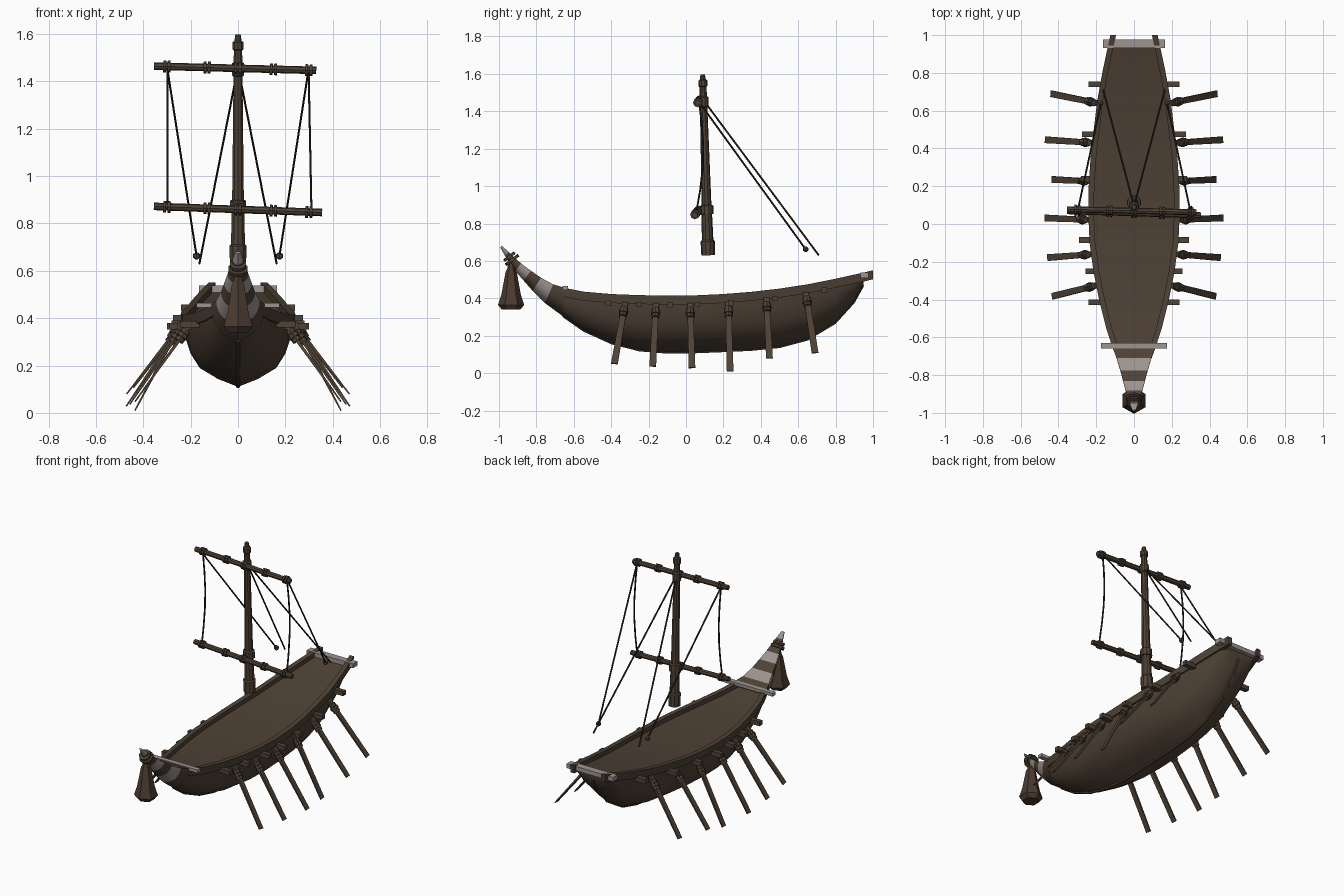
import bpy, bmesh, math
from mathutils import Vector

if "Cube" in bpy.data.objects:
    bpy.data.objects.remove(bpy.data.objects["Cube"])


def material(name, rgb):
    m = bpy.data.materials.new(name)
    m.diffuse_color = (*rgb, 1)
    m.use_nodes = True
    m.node_tree.nodes["Principled BSDF"].inputs["Base Color"].default_value = m.diffuse_color
    return m


WOOD = material("brown wood", (0.078, 0.054, 0.036))
GREY = material("pale grey paint", (0.34, 0.295, 0.28))
ROPE = material("dark rope", (0.028, 0.021, 0.015))
BELL = material("dark brown leather", (0.07, 0.043, 0.029))


def loft(name, rings, mats, band_mat=None, angle=35):
    """Closed skin through a list of equally sized rings; band_mat[i] colours band i."""
    bm = bmesh.new()
    rows = [[bm.verts.new(p) for p in r] for r in rings]
    n = len(rows[0])
    for i, (a, b) in enumerate(zip(rows, rows[1:])):
        for j in range(n):
            k = (j + 1) % n
            f = bm.faces.new((a[j], a[k], b[k], b[j]))
            f.material_index = band_mat[i] if band_mat else 0
    bm.faces.new(rows[0])
    f = bm.faces.new(rows[-1])
    f.material_index = band_mat[-1] if band_mat else 0
    bmesh.ops.recalc_face_normals(bm, faces=bm.faces)
    me = bpy.data.meshes.new(name)
    bm.to_mesh(me)
    bm.free()
    for m in mats:
        me.materials.append(m)
    me.shade_smooth()
    me.set_sharp_from_angle(angle=math.radians(angle))
    ob = bpy.data.objects.new(name, me)
    bpy.context.collection.objects.link(ob)
    return ob


def tube(name, pts, sizes, mat=WOOD, sides=8, turn=0.0):
    """Tube along pts; each size is a radius or (half width along y, half thickness)."""
    pts = [Vector(p) for p in pts]
    d = (pts[-1] - pts[0]).normalized()
    ref = Vector((0, 1, 0)) if abs(d.y) < 0.9 else Vector((1, 0, 0))
    u = (ref - d * ref.dot(d)).normalized()
    v = d.cross(u)
    rings = []
    for p, s in zip(pts, sizes):
        a, b = s if isinstance(s, tuple) else (s, s)
        rings.append([p + u * a * math.cos(turn + 2 * math.pi * i / sides)
                      + v * b * math.sin(turn + 2 * math.pi * i / sides) for i in range(sides)])
    return loft(name, rings, [mat])


def beam(name, a, b, ha, hb, mat=WOOD):
    """Square-cut bar with half sizes ha at the start and hb at the end."""
    r = math.sqrt(2)
    return tube(name, [a, b], [(h[0] * r, h[1] * r) for h in (ha, hb)], mat, 4, math.pi / 4)


# Hull stations: y, sheer height, half width, keel height
ST = [(-.66, .458, .112, .305), (-.55, .436, .148, .228), (-.4, .423, .185, .16),
      (-.25, .417, .215, .122), (-.1, .415, .235, .11), (.05, .416, .242, .112),
      (.2, .423, .24, .118), (.35, .435, .23, .125), (.5, .452, .213, .14),
      (.65, .475, .195, .18), (.8, .505, .168, .27), (.9, .527, .147, .38),
      (.95, .538, .136, .47), (1.0, .55, .125, .5)]


def at(y):
    """Sheer height and half width at y."""
    for a, b in zip(ST, ST[1:]):
        if y <= b[0]:
            t = (y - a[0]) / (b[0] - a[0])
            return a[1] + (b[1] - a[1]) * t, a[2] + (b[2] - a[2]) * t


def section(yt, zt, yb, zb, w):
    """V-bottomed section from a top point to a keel point."""
    half = [(1, 0), (.97, .25), (.87, .5), (.7, .72), (.38, .88)]
    full = half + [(0.0, 1.0)] + [(-x, t) for x, t in reversed(half)]
    return [(w * x, yt + (yb - yt) * t, zt + (zb - zt) * t) for x, t in full]


# Hull body, whose flat top is the deck
loft("hull", [section(y, z - .028, y, zb, w - .012) for y, z, w, zb in ST[:-1]], [WOOD], angle=40)

# Keel strip
tube("keel", [(0, y, zb + .002) for y, z, w, zb in ST[:-1]], [.009] * 13, WOOD, 6)

# Raised prow with painted stripes
PROW = [(-.655, .458, -.655, .302, .114), (-.71, .475, -.755, .375, .092),
        (-.775, .51, -.82, .44, .072), (-.83, .548, -.868, .495, .058),
        (-.882, .587, -.912, .545, .044), (-.935, .635, -.955, .605, .027),
        (-.95, .65, -.966, .625, .022), (-.985, .682, -.993, .672, .01)]
loft("prow", [section(*p) for p in PROW], [WOOD, GREY], [0, 1, 0, 1, 0, 0, 1])

# Prow lashing rings
for o in (0, .018):
    c = Vector((0, -.93 - o * .8, .605 + o))
    d = Vector((0, -.6, .8))
    tube("prow_lashing", [c - d * .008, c + d * .008], [.043 - o * .4] * 2, WOOD, 10)

# Hanging bell-shaped weight
tube("hanging_weight", [(0, -.935, z) for z in (.61, .56, .54, .42, .365, .34)],
     [.014, .02, .03, .052, .07, .05], BELL, 6)

# Gunwale rails
for s in (-1, 1):
    loft("gunwale", [[(s * x, y, z) for x, z in ((w, zt), (w - .03, zt), (w - .03, zt - .048),
                                                (w - .004, zt - .048))]
                     for y, zt, w, zb in ST], [WOOD])

# Painted cross bars at the bow and stern
beam("bow_crossbar", (-.175, -.645, .455), (.175, -.645, .455), (.015, .01), (.015, .01), GREY)
beam("stern_crossbar", (-.165, .955, .523), (.165, .955, .523), (.022, .014), (.022, .014), GREY)

# Pegs jutting out under the rails: y, outer x
PEGS = [(-.415, .242), (-.25, .256), (-.085, .29), (.06, .3), (.24, .28), (.475, .275), (.74, .24)]
# Oars: top y, tip x, tip y, tip z
OARS = [(-.325, .433, -.383, .05), (-.16, .457, -.178, .036), (.022, .472, .032, .028),
        (.226, .435, .236, .01), (.43, .47, .446, .08), (.64, .44, .69, .108)]
for s in (-1, 1):
    for y, x in PEGS:
        z, w = at(y)
        beam("oar_peg", (s * (w - .05), y, z - .05), (s * x, y, z - .05), (.015, .014), (.015, .014))
    for y, tx, ty, tz in OARS:
        z, w = at(y)
        a, b = Vector((s * w, y, z - .045)), Vector((s * tx, ty, tz))
        beam("oar", a, b, (.015, .008), (.018, .003))
        # Lashing block and rope collars round each oar
        d = (b - a).normalized()
        for k, r in ((.04, .021), (.06, .025), (.08, .021)):
            tube("oar_lashing", [a + d * (k - .009), a + d * (k + .009)], [r, r], WOOD, 8)

# Mast with collars and cap
def mast(z):
    return Vector((0, .118 - .03 * (z - .63), z))


PROFILE = [(.63, .036), (.705, .038), (.712, .031), (.85, .028), (.851, .036), (.895, .036),
           (.9, .026), (1.42, .02), (1.425, .027), (1.475, .027), (1.48, .02), (1.53, .018),
           (1.535, .024), (1.565, .024), (1.57, .016), (1.597, .012)]
tube("mast", [mast(z) for z, r in PROFILE], [r for z, r in PROFILE], WOOD, 10)

# Yards with lashing rings
UP = (Vector((-.355, .078, 1.464)), Vector((.33, .062, 1.446)))
LOW = (Vector((-.355, .068, .872)), Vector((.355, .046, .846)))
for name, (a, b) in (("upper_yard", UP), ("lower_yard", LOW)):
    tube(name, [a, b], [.016, .016], WOOD, 8)
    d = (b - a).normalized()
    for x in (-.3, -.13, 0, .15, .3):
        c = a + d * (x + .355)
        for o in (-.009, .009):
            tube("yard_lashing", [c + d * (o - .006), c + d * (o + .006)], [.025, .025], WOOD, 8)

# Ropes
for s in (-1, 1):
    top = Vector((s * .298, .07, 1.45))
    low = Vector((s * .31 - .0 + .013 * (s - 1) * -.5, .055, .86))
    if s < 0:
        low.x = -.298
    mid = [top.lerp(low, t) + Vector((0, -.0 + .03 * math.sin(math.pi * t), 0))
           for t in (0, .2, .4, .6, .8, 1)]
    tube("yard_rope", mid, [.005] * 6, ROPE, 6)
    end = Vector((s * .175, .64, .662))
    tube("brace_rope", [top, end], [.005, .005], ROPE, 6)
    tube("brace_block", [end + Vector((0, 0, h)) for h in (-.014, -.007, .008, .015)],
         [.006, .014, .014, .006], WOOD, 8)
    tube("mast_stay", [mast(1.46), (s * .163, .71, .63)], [.005, .005], ROPE, 6)
